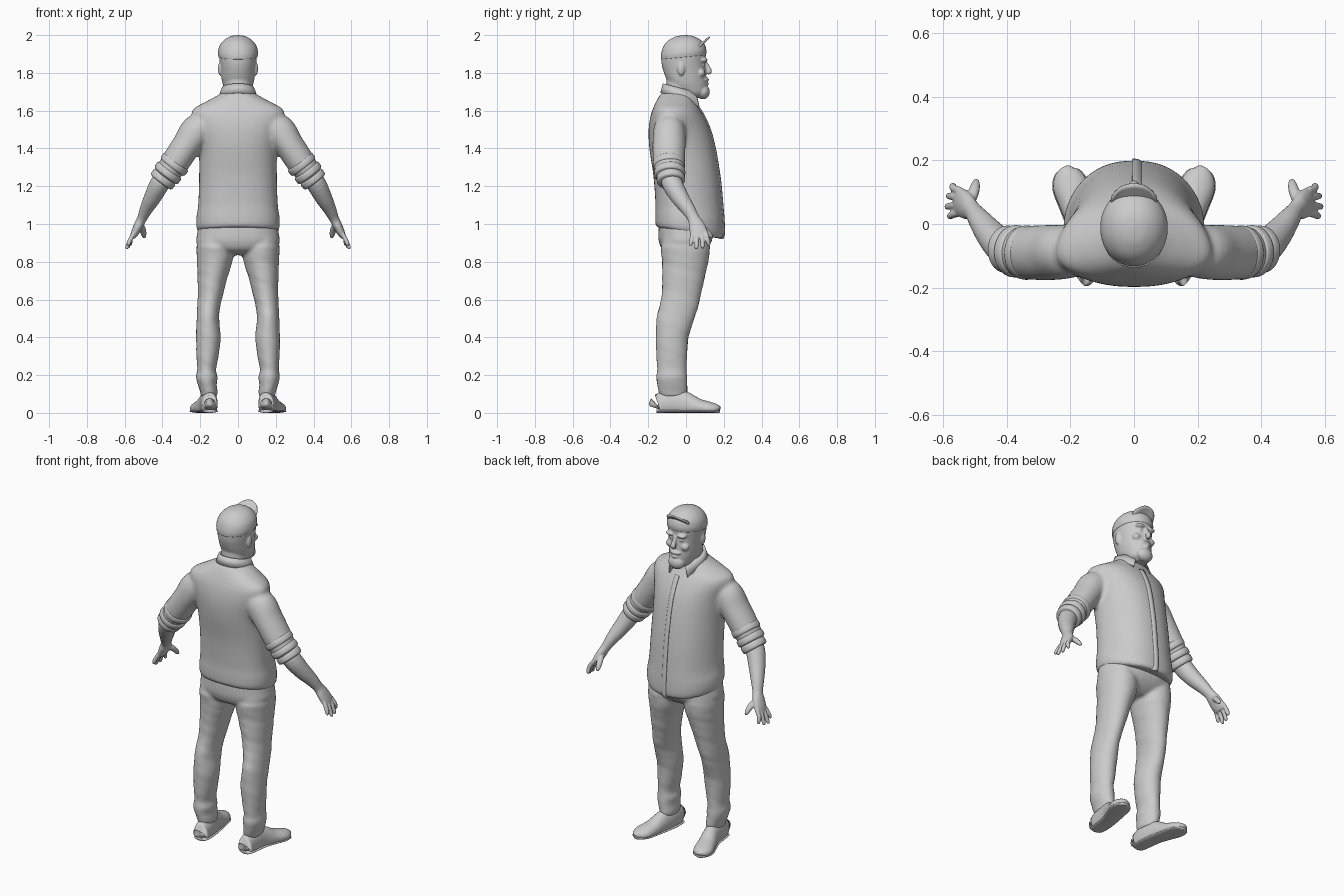
import bpy, bmesh, math
from mathutils import Vector

grey = bpy.data.materials.new("plain grey")
grey.diffuse_color = (0.6, 0.6, 0.6, 1)


def spline(keys, n):
    """Catmull-Rom resampling of station tuples."""
    out = []
    for i in range(len(keys) - 1):
        p = [keys[max(i - 1, 0)], keys[i], keys[i + 1], keys[min(i + 2, len(keys) - 1)]]
        for k in range(n):
            t = k / n
            out.append(tuple(b + .5 * t * (c - a + t * (2*a - 5*b + 4*c - d + t * (3*(b - c) + d - a)))
                             for a, b, c, d in zip(*p)))
    return out + [tuple(keys[-1])]


def finish(name, bm, mirror=False, thick=0):
    bmesh.ops.recalc_face_normals(bm, faces=bm.faces)
    me = bpy.data.meshes.new(name)
    bm.to_mesh(me)
    bm.free()
    ob = bpy.data.objects.new(name, me)
    bpy.context.collection.objects.link(ob)
    me.materials.append(grey)
    me.shade_smooth()
    if thick:
        m = ob.modifiers.new("thickness", 'SOLIDIFY')
        m.thickness, m.offset = thick, 0
    if mirror:
        ob.modifiers.new("mirror", 'MIRROR')
    return ob


def skin(bm, rings, closed=True):
    """Bridge rings of points; closed rings get end caps."""
    vs = [[bm.verts.new(p) for p in r] for r in rings]
    n = len(vs[0])
    for r, s in zip(vs, vs[1:]):
        for i in range(n if closed else n - 1):
            j = (i + 1) % n
            bm.faces.new((r[i], r[j], s[j], s[i]))
    if closed:
        bm.faces.new(vs[0])
        bm.faces.new(vs[-1])


def body(bm, keys, n=5, seg=40, ex=.85, ey=1.0, cx=0, tilt=0):
    """Upright loft: stations are (z, half width, back y, front y, widest y)."""
    rings = []
    for z, w, yb, yf, ym in spline(keys, n):
        ring = []
        fade = max(0, 1 - (z - keys[0][0]) / .25)
        for i in range(seg):
            a = 2 * math.pi * i / seg
            c, s = math.cos(a), math.sin(a)
            d, e = (yf - ym, ey) if s > 0 else (ym - yb, ex)
            y = ym + d * math.copysign(abs(s) ** e, s)
            ring.append((cx + w * math.copysign(abs(c) ** ex, c), y, z + tilt * fade * y))
        rings.append(ring)
    skin(bm, rings)


def tube(bm, keys, n=4, seg=20, floor=None):
    """Loft along a path: stations are (x, y, z, radius a, radius b)."""
    st = spline(keys, n)
    rings = []
    for i, (x, y, z, a, b) in enumerate(st):
        t = (Vector(st[min(i + 1, len(st) - 1)][:3]) - Vector(st[max(i - 1, 0)][:3])).normalized()
        u = t.cross(Vector((0, 1, 0)) if abs(t.y) < .9 else Vector((0, 0, 1))).normalized()
        v = u.cross(t)
        ring = []
        for k in range(seg):
            q = 2 * math.pi * k / seg
            p = Vector((x, y, z)) + u * a * math.cos(q) + v * b * math.sin(q)
            if floor is not None:
                p.z = max(p.z, floor)
            ring.append(p)
        rings.append(ring)
    skin(bm, rings)


def ball(bm, c, r):
    vs = bmesh.ops.create_uvsphere(bm, u_segments=20, v_segments=12, radius=1)["verts"]
    for v in vs:
        v.co = Vector(c) + Vector([v.co[i] * r[i] for i in range(3)])


def fuse(ob, voxel, rounds):
    """Merge overlapping volumes into one soft skin."""
    m = ob.modifiers.new("fuse", 'REMESH')
    m.mode, m.voxel_size, m.use_smooth_shade = 'VOXEL', voxel, True
    m = ob.modifiers.new("soften", 'SMOOTH')
    m.factor, m.iterations = .5, rounds


# Shirt: torso and both sleeves
SHIRT = [(.955, .205, -.155, .190, .0), (.975, .219, -.162, .199, .0), (1.03, .221, -.163, .199, .0),
         (1.1, .211, -.162, .193, -.01), (1.25, .206, -.172, .177, -.02), (1.4, .208, -.194, .152, -.04),
         (1.5, .225, -.198, .126, -.07), (1.57, .245, -.188, .095, -.085), (1.61, .235, -.175, .072, -.085),
         (1.645, .175, -.16, .05, -.07), (1.68, .11, -.14, .035, -.05), (1.70, .08, -.12, .02, -.04)]
bm = bmesh.new()
body(bm, SHIRT, ey=1.15, tilt=-.18)
for s in (1, -1):
    tube(bm, [(s*.16, -.085, 1.53, .06, .075), (s*.215, -.088, 1.495, .088, .085),
              (s*.27, -.09, 1.42, .078, .088), (s*.33, -.09, 1.33, .076, .085),
              (s*.37, -.087, 1.275, .068, .076), (s*.40, -.08, 1.24, .06, .066)])
fuse(finish("shirt", bm), .01, 7)

# Rolled cuffs
bm = bmesh.new()
for x, y, z, r in ((.338, -.09, 1.315, .080), (.372, -.086, 1.27, .077), (.397, -.08, 1.237, .070)):
    d = Vector((.6, .06, -.78))
    tube(bm, [(*(Vector((x, y, z)) + d * t), r * f, r * f * 1.06)
              for t, f in ((-.022, .9), (-.014, 1), (.012, 1), (.02, .88))], n=3, seg=28)
finish("sleeve_cuffs", bm, mirror=True)

# Button placket down the shirt front
bm = bmesh.new()
prof = [(z + min(0, -.18 * max(0, 1 - (z - .955) / .25) * yf), yf)
        for z, w, yb, yf, ym in spline(SHIRT[:9], 4)]
skin(bm, [[(-.004, y - .004, z), (-.003, y + .004, z), (.012, y + .002, z), (.034, y - .012, z)]
          for z, y in prof], closed=False)
finish("placket", bm, thick=.006)

# Folded collar with two points
bm = bmesh.new()
rows = []
for i in range(33):
    a = math.radians(90 + 16 + 328 * i / 32)
    c, s = math.cos(a), math.sin(a)
    tip = abs(i - 16) / 16
    drop = .045 + .035 * tip ** 4
    zt = 1.715 - .27 * (s * .085)
    rows.append([(.074 * c, -.033 + .078 * s, zt - .03), (.077 * c, -.033 + .082 * s, zt),
                 (.084 * c, -.033 + .088 * s, zt + .003),
                 ((.1 + .008 * tip ** 4) * c + .03 * tip ** 8 * (1 if c > 0 else -1),
                  -.033 + (.1 + .008 * tip ** 4) * s, zt - drop)])
skin(bm, rows, closed=False)
finish("collar", bm, thick=.007)

# Trousers: hips and legs, slightly rumpled
bm = bmesh.new()
body(bm, [(.835, .07, -.06, .06, 0), (.86, .17, -.12, .10, 0), (.9, .219, -.142, .132, 0),
          (.95, .216, -.146, .145, 0), (1.04, .205, -.14, .15, 0)])
for s in (1, -1):
    for cx, keys in ((s * .12, [(.8, .09, -.126, .118, 0), (.86, .1, -.13, .125, 0), (.95, .09, -.12, .12, 0)]),
                     ):
        body(bm, keys, cx=cx, ex=.95)
    leg = []
    for z, xi, xo, yb, yf in ((.085, .112, .195, -.135, .0), (.11, .108, .2, -.145, .008),
                              (.15, .113, .213, -.152, .008), (.19, .108, .222, -.158, .006),
                              (.23, .116, .216, -.153, .003), (.3, .103, .22, -.157, .006),
                              (.4, .092, .222, -.16, .014), (.5, .1, .219, -.156, .045),
                              (.56, .094, .216, -.142, .064), (.63, .078, .213, -.128, .08),
                              (.72, .055, .214, -.126, .1), (.8, .03, .217, -.127, .118),
                              (.88, .02, .221, -.135, .128)):
        leg.append((z, (xo - xi) / 2, yb, yf, (yb + yf) / 2, s * (xi + xo) / 2))
    rings = []
    for z, w, yb, yf, ym, cx in spline(leg, 6):
        ring = []
        for k in range(32):
            a = 2 * math.pi * k / 32
            f = 1 + .014 * math.sin(z * 75 + 2 * a + s) * math.sin(z * 23 + a)
            ring.append((cx + w * f * math.cos(a), ym + (yf - yb) / 2 * f * math.sin(a), z))
        rings.append(ring)
    skin(bm, rings)
fuse(finish("trousers", bm), .009, 4)

# Shoes with flat soles: stations along the foot (x, y, half width, height)
FOOT = [(.148, -.155, .018, .06), (.149, -.143, .038, .10), (.153, -.08, .045, .125),
        (.163, -.01, .045, .115), (.182, .06, .051, .078), (.2, .12, .055, .06),
        (.209, .16, .04, .046), (.212, .176, .014, .03)]
bm = bmesh.new()
tube(bm, [(x, y, h * .4, w, h * .6) for x, y, w, h in FOOT], seg=28, floor=.008)
finish("shoes", bm, mirror=True)
bm = bmesh.new()
tube(bm, [(x, y, .009, w + .003, .009) for x, y, w, h in FOOT], seg=16, floor=0)
finish("shoe_soles", bm, mirror=True)

# Forearm, palm, fingers and thumb
bm = bmesh.new()
tube(bm, [(.36, -.09, 1.29, .045, .05), (.41, -.075, 1.22, .052, .055), (.45, -.035, 1.145, .046, .048),
          (.485, .01, 1.08, .035, .038), (.508, .04, 1.03, .026, .032), (.525, .055, .995, .025, .042),
          (.545, .068, .955, .021, .046), (.558, .073, .93, .014, .04)])
for y0, y1, x1, z1 in ((.036, .025, .583, .885), (.06, .055, .59, .867), (.084, .088, .586, .87),
                       (.105, .12, .573, .885)):
    tube(bm, [(.548, y0, .955, .012, .012), (.568, (y0 + y1) / 2, .922, .012, .012),
              (x1 - .003, y1, z1 + .01, .0105, .0105), (x1, y1, z1, .005, .005)], seg=12)
tube(bm, [(.52, .06, 1.0, .016, .016), (.505, .1, .97, .018, .016), (.498, .128, .94, .013, .013),
          (.496, .138, .925, .006, .006)], seg=12)
hand = finish("forearms_and_hands", bm)
fuse(hand, .0045, 3)
hand.modifiers.new("mirror", 'MIRROR')

# Head: skull, neck, brow, nose, cheeks, ears and beard
HEAD = [(1.668, .03, .0, .08, .045), (1.69, .06, -.03, .105, .03), (1.73, .078, -.085, .112, .0),
        (1.77, .087, -.105, .108, -.01), (1.81, .091, -.12, .105, -.01), (1.85, .096, -.129, .102, -.01),
        (1.9, .1, -.13, .105, -.01), (1.94, .094, -.12, .095, -.01), (1.97, .073, -.096, .07, -.01),
        (1.99, .042, -.06, .032, -.01), (1.997, .012, -.02, .005, -.01)]
bm = bmesh.new()
body(bm, HEAD, ex=.95)
tube(bm, [(0, -.04, 1.6, .08, .075), (0, -.035, 1.7, .074, .073), (0, -.025, 1.78, .074, .078)])
ball(bm, (0, .09, 1.70), (.05, .036, .04))
ball(bm, (0, .1, 1.765), (.038, .022, .012))
ball(bm, (0, .108, 1.742), (.02, .014, .008))
tube(bm, [(0, .1, 1.86, .01, .01), (0, .115, 1.83, .012, .012), (0, .124, 1.808, .016, .014),
          (0, .115, 1.795, .012, .008)], seg=12)
for s in (1, -1):
    ball(bm, (s * .036, .093, 1.868), (.03, .022, .012))
    ball(bm, (s * .048, .08, 1.8), (.026, .022, .022))
    ball(bm, (s * .033, .09, 1.842), (.014, .012, .009))
    ball(bm, (s * .094, -.026, 1.822), (.012, .02, .036))
fuse(finish("head", bm), .005, 3)

# Cap crown and upturned arched bill
bm = bmesh.new()
body(bm, [(1.885, .103, -.132, .106, -.01), (1.91, .106, -.132, .108, -.01), (1.945, .097, -.121, .098, -.01),
          (1.975, .073, -.095, .07, -.01), (1.994, .04, -.06, .033, -.01), (2.0, .008, -.02, .0, -.01)],
     ex=.95, tilt=.1)
finish("cap_crown", bm)
bm = bmesh.new()
skin(bm, [[(.078 * u / 8 * (1 - .12 * v / 6), .062 + .063 * v / 6 * (1 - .35 * (u / 8) ** 4) - .02 * (u / 8) ** 2,
            1.935 + .056 * v / 6 - .03 * (u / 8) ** 2) for u in range(-8, 9)] for v in range(7)], closed=False)
finish("cap_bill", bm, thick=.009)
